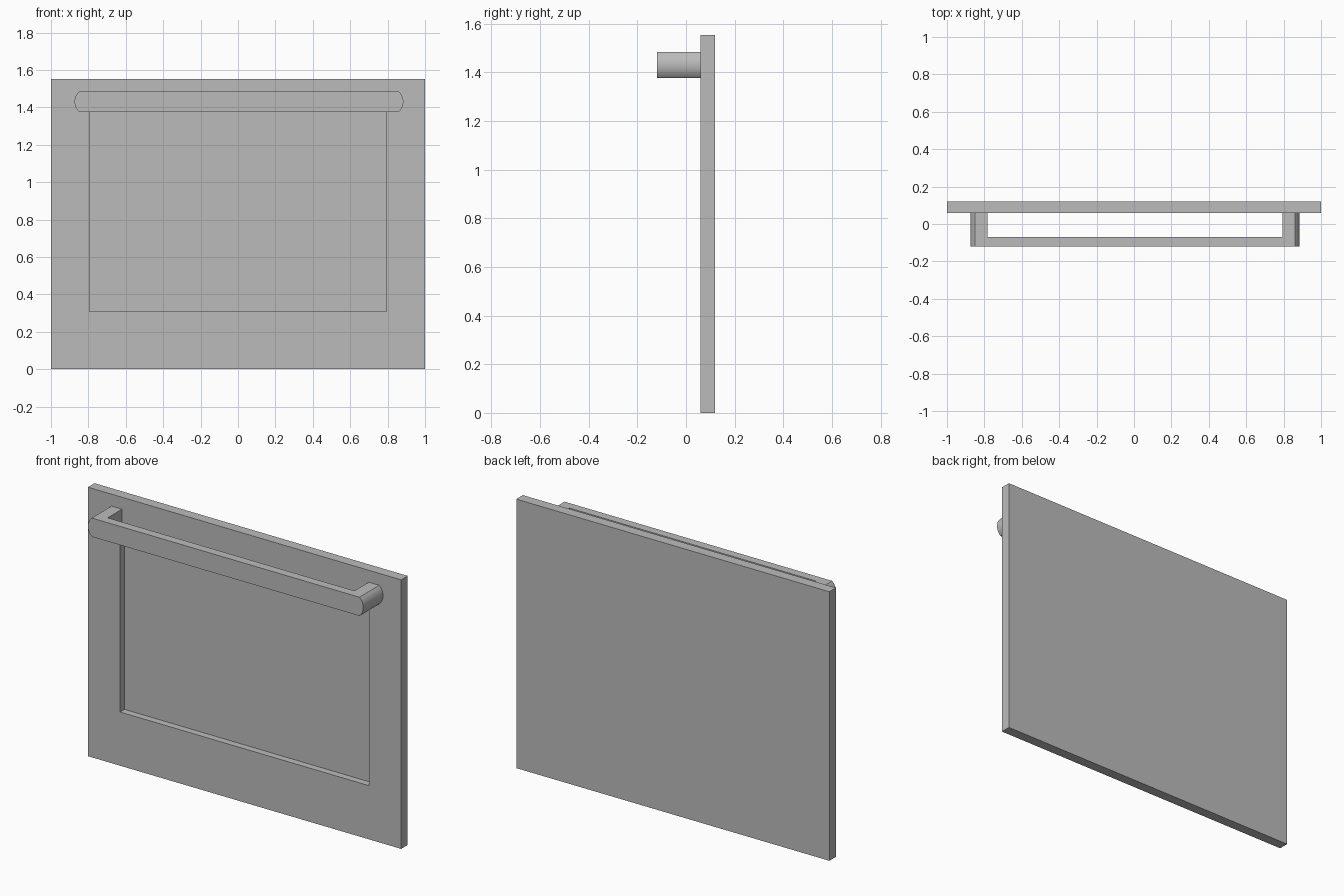
import bpy, bmesh, math

default = bpy.data.objects.get("Cube")
if default:
    bpy.data.objects.remove(default, do_unlink=True)

grey = bpy.data.materials.new("plain grey")
grey.use_nodes = True
COLOUR = (0.5, 0.5, 0.5, 1)
grey.diffuse_color = COLOUR
grey.node_tree.nodes["Principled BSDF"].inputs["Base Color"].default_value = COLOUR


def prism(name, outline, y0, y1):
    """Extrude an (x, z) outline from y0 to y1."""
    bm = bmesh.new()
    face = bm.faces.new([bm.verts.new((x, y0, z)) for x, z in outline])
    grown = bmesh.ops.extrude_face_region(bm, geom=[face])["geom"]
    verts = [v for v in grown if isinstance(v, bmesh.types.BMVert)]
    bmesh.ops.translate(bm, verts=verts, vec=(0, y1 - y0, 0))
    bmesh.ops.recalc_face_normals(bm, faces=bm.faces)
    mesh = bpy.data.meshes.new(name)
    bm.to_mesh(mesh)
    bm.free()
    mesh.materials.append(grey)
    obj = bpy.data.objects.new(name, mesh)
    bpy.context.collection.objects.link(obj)
    return obj


def rect(x0, x1, z0, z1):
    return [(x0, z0), (x1, z0), (x1, z1), (x0, z1)]


def carve(obj, cutter):
    """Subtract the cutter, then discard it."""
    mod = obj.modifiers.new("carve", "BOOLEAN")
    mod.operation, mod.solver, mod.object = "DIFFERENCE", "EXACT", cutter
    bpy.ops.object.select_all(action="DESELECT")
    bpy.context.view_layer.objects.active = obj
    obj.select_set(True)
    bpy.ops.object.modifier_apply(modifier=mod.name)
    bpy.data.objects.remove(cutter, do_unlink=True)


# Door panel with a shallow window recess in its front
FRONT, BACK = 0.06, 0.12
door = prism("door_panel", rect(-1, 1, 0, 1.553), FRONT, BACK)
carve(door, prism("window_cutter", rect(-0.795, 0.795, 0.31, 1.4), FRONT - 0.1, FRONT + 0.04))

# Handle: bar with bowed ends, hollowed behind to leave a post at each end
MID_X, MID_Z, HALF_H = 0.005, 1.43, 0.054
HALF_L, BULGE, STEPS = 0.855, 0.024, 16
radius = (HALF_H ** 2 + BULGE ** 2) / (2 * BULGE)
sweep = math.asin(HALF_H / radius)
outline = []
for side in (1, -1):
    for i in range(STEPS + 1):
        a = sweep * (2 * i / STEPS - 1)
        x = HALF_L + BULGE - radius + radius * math.cos(a)
        outline.append((MID_X + side * x, MID_Z + side * radius * math.sin(a)))
handle = prism("door_handle", outline, -0.12, FRONT)
carve(handle, prism("grip_cutter", rect(MID_X - 0.788, MID_X + 0.788, 1.3, 1.6), -0.07, FRONT + 0.1))
bpy.ops.object.shade_smooth_by_angle(angle=math.radians(30))
